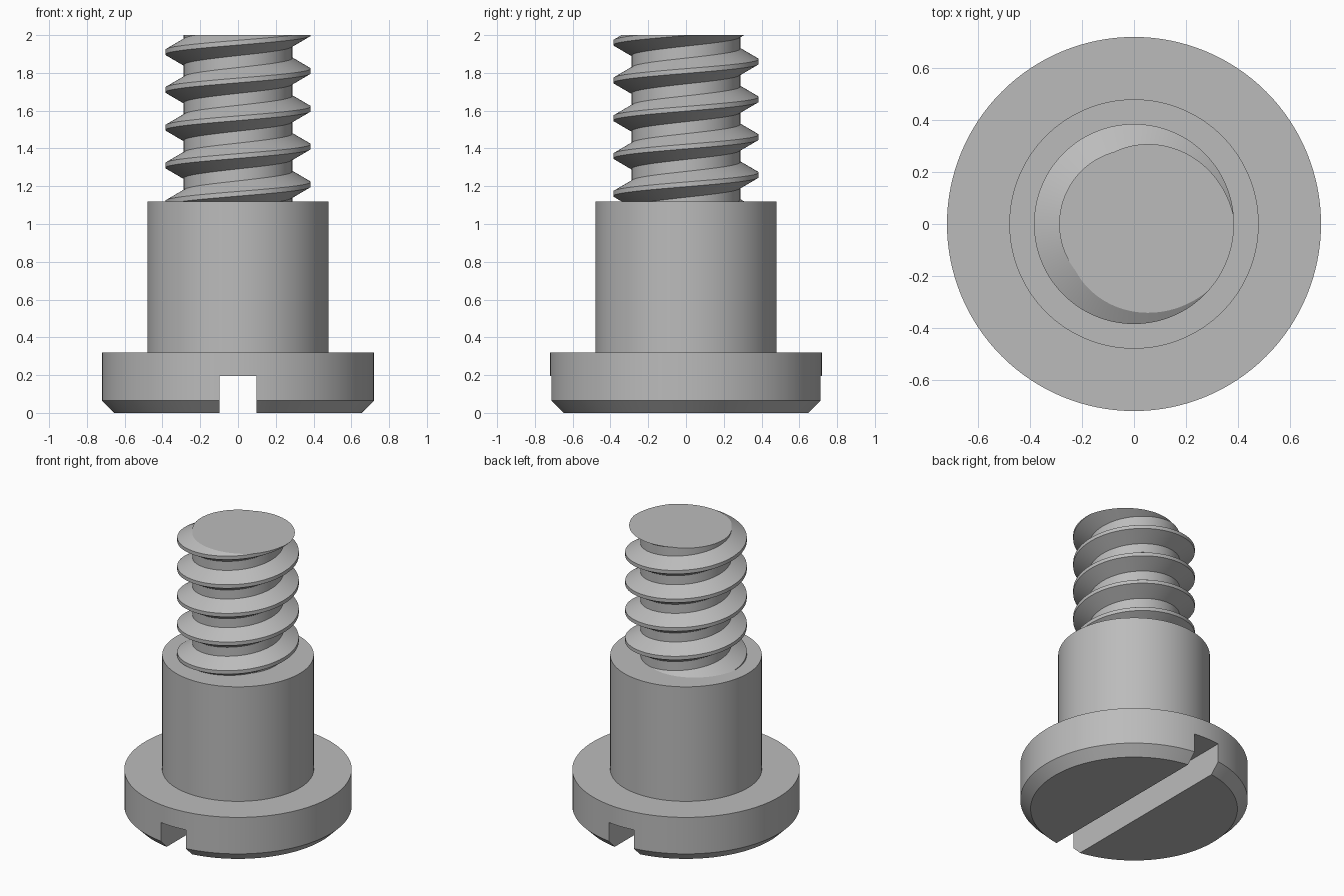
import bpy, bmesh, math
from mathutils import Vector

if "Cube" in bpy.data.objects:
    bpy.data.objects.remove(bpy.data.objects["Cube"], do_unlink=True)

SEGMENTS = 128
HEAD_R, HEAD_TOP, CHAMFER = 0.72, 0.32, 0.065
SHOULDER_R, SHOULDER_TOP = 0.48, 1.12
CREST_R, ROOT_R, PITCH, TOP = 0.385, 0.288, 0.2, 2.0
SLOT_HALF, SLOT_DEPTH = 0.097, 0.195

steel = bpy.data.materials.new("grey_steel")
steel.use_nodes = True
steel.diffuse_color = (0.5, 0.5, 0.5, 1)
steel.node_tree.nodes["Principled BSDF"].inputs["Base Color"].default_value = (0.5, 0.5, 0.5, 1)


def make_object(name, bm):
    bmesh.ops.recalc_face_normals(bm, faces=bm.faces)
    mesh = bpy.data.meshes.new(name)
    bm.to_mesh(mesh)
    bm.free()
    mesh.materials.append(steel)
    obj = bpy.data.objects.new(name, mesh)
    bpy.context.collection.objects.link(obj)
    return obj


def select_only(obj):
    bpy.ops.object.select_all(action="DESELECT")
    obj.select_set(True)
    bpy.context.view_layer.objects.active = obj


def shade_smooth(obj):
    select_only(obj)
    bpy.ops.object.shade_smooth_by_angle(angle=math.radians(30))


# Chamfered head and plain shoulder, turned from one profile
profile = [(HEAD_R - CHAMFER, 0), (HEAD_R, CHAMFER), (HEAD_R, HEAD_TOP),
           (SHOULDER_R, HEAD_TOP), (SHOULDER_R, SHOULDER_TOP)]
bm = bmesh.new()
rings = []
for radius, z in profile:
    rings.append([bm.verts.new((radius * math.cos(a), radius * math.sin(a), z))
                  for a in (math.tau * i / SEGMENTS for i in range(SEGMENTS))])
for low, high in zip(rings, rings[1:]):
    for i in range(SEGMENTS):
        j = (i + 1) % SEGMENTS
        bm.faces.new((low[i], low[j], high[j], high[i]))
bm.faces.new(rings[0])
bm.faces.new(rings[-1])
body = make_object("head_and_shoulder", bm)

# Screwdriver slot running front to back across the underside
bm = bmesh.new()
bmesh.ops.create_cube(bm, size=2)
bmesh.ops.scale(bm, vec=(SLOT_HALF, 1, SLOT_DEPTH), verts=bm.verts)
cutter = make_object("slot_cutter", bm)
cutter.hide_render = True
select_only(body)
slot = body.modifiers.new("slot", "BOOLEAN")
slot.operation = "DIFFERENCE"
slot.solver = "EXACT"
slot.object = cutter
bpy.ops.object.modifier_apply(modifier=slot.name)
bpy.data.objects.remove(cutter, do_unlink=True)
shade_smooth(body)

# Right-handed thread: one tooth section swept up a helix, then trimmed flat
tooth = [(ROOT_R, -0.0685), (CREST_R, -0.0125), (CREST_R, 0.0125),
         (ROOT_R, 0.0685), (ROOT_R, PITCH - 0.0685)]
start = TOP + 0.01 - 6 * PITCH
bm = bmesh.new()
rows = []
for i in range(8 * SEGMENTS + 1):
    turn = i / SEGMENTS
    a = math.tau * turn
    rows.append([bm.verts.new((r * math.cos(a), r * math.sin(a), start + PITCH * turn + dz))
                 for r, dz in tooth])
for row, nxt in zip(rows, rows[1:]):
    for k in range(len(tooth) - 1):
        bm.faces.new((row[k], nxt[k], nxt[k + 1], row[k + 1]))
bmesh.ops.remove_doubles(bm, verts=bm.verts, dist=0.00005)
for height, direction in ((SHOULDER_TOP, -1), (TOP, 1)):
    bmesh.ops.bisect_plane(bm, geom=bm.verts[:] + bm.edges[:] + bm.faces[:], dist=0.000001,
                           plane_co=Vector((0, 0, height)), plane_no=Vector((0, 0, direction)),
                           clear_outer=True)
# Flat end of the thread
rim = [e for e in bm.edges if e.is_boundary and all(v.co.z > TOP - 0.001 for v in e.verts)]
bmesh.ops.contextual_create(bm, geom=rim)
thread = make_object("thread", bm)
shade_smooth(thread)
